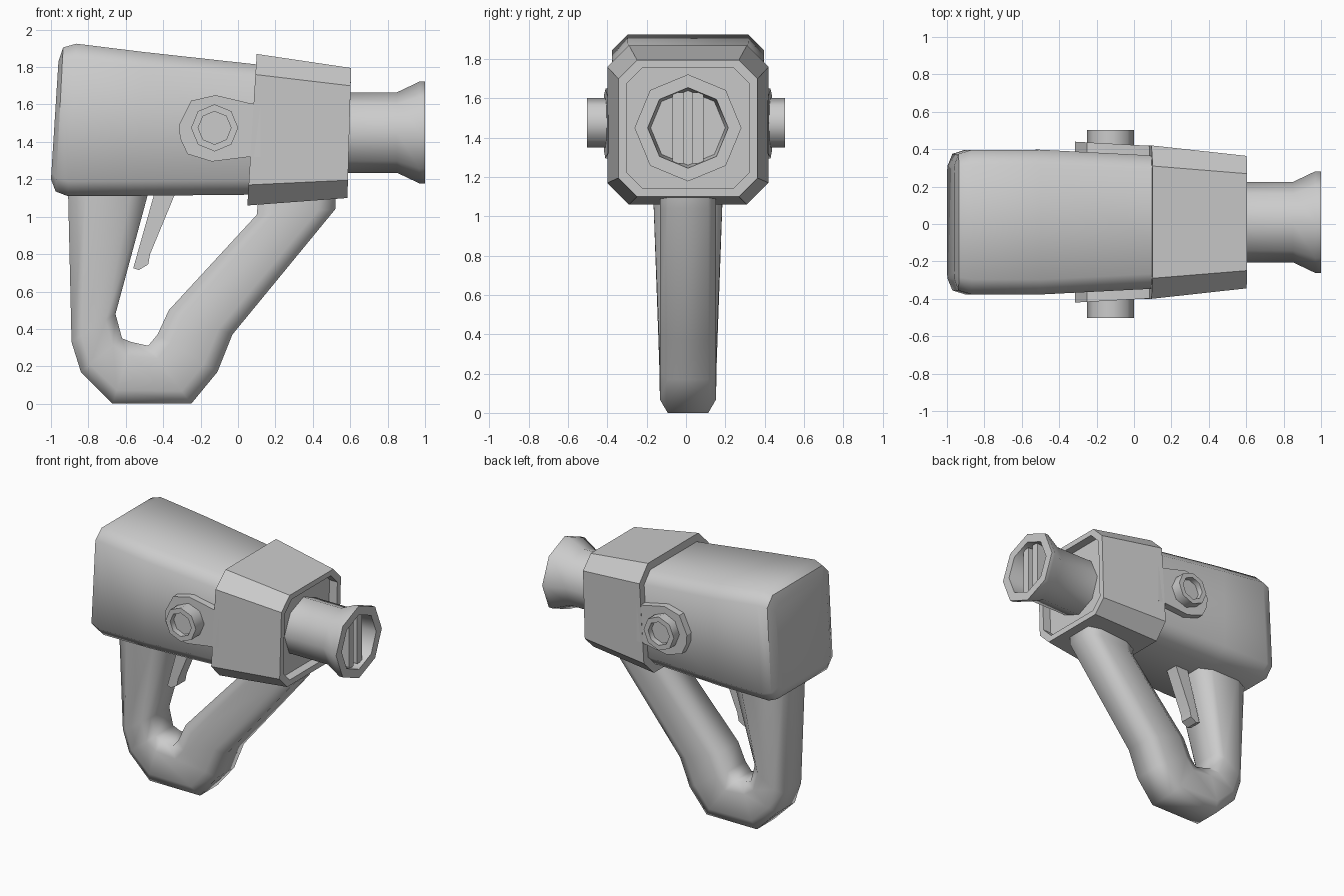
import bpy, bmesh, math
from mathutils import Vector

if "Cube" in bpy.data.objects:
    bpy.data.objects.remove(bpy.data.objects["Cube"])

CY = 0.01  # side-to-side centre of the main parts

grey = bpy.data.materials.new("plain grey")
grey.use_nodes = True
grey.diffuse_color = (0.6, 0.6, 0.6, 1)
grey.node_tree.nodes["Principled BSDF"].inputs["Base Color"].default_value = (0.6, 0.6, 0.6, 1)


def loft(name, rings, angle=50):
    """Skin a list of equal-length closed rings and cap both ends."""
    bm = bmesh.new()
    loops = [[bm.verts.new(p) for p in ring] for ring in rings]
    n = len(loops[0])
    for a, b in zip(loops, loops[1:]):
        for i in range(n):
            j = (i + 1) % n
            bm.faces.new((a[i], a[j], b[j], b[i]))
    bm.faces.new(loops[0])
    bm.faces.new(loops[-1])
    bmesh.ops.recalc_face_normals(bm, faces=bm.faces)
    me = bpy.data.meshes.new(name)
    bm.to_mesh(me)
    bm.free()
    me.shade_smooth()
    me.set_sharp_from_angle(angle=math.radians(angle))
    me.materials.append(grey)
    ob = bpy.data.objects.new(name, me)
    bpy.context.collection.objects.link(ob)
    return ob


def section(xb, xt, z0, z1, hw, c):
    """Chamfered rectangle across x, leaning from xb at the bottom to xt at the top."""
    pts = [(hw, z0 + c), (hw, z1 - c), (hw - c, z1), (c - hw, z1),
           (-hw, z1 - c), (-hw, z0 + c), (c - hw, z0), (hw - c, z0)]
    return [Vector((xb + (xt - xb) * (z - z0) / (z1 - z0), CY + y, z)) for y, z in pts]


def turned(name, centre, axis, profile):
    """Eight-sided turned part from (distance, radius) pairs along x or y."""
    rings = []
    for d, r in profile:
        ring = []
        for k in range(8):
            u, v = r * math.cos(k * math.pi / 4), r * math.sin(k * math.pi / 4)
            off = Vector((d, u, v)) if axis == "x" else Vector((u, d, v))
            ring.append(Vector(centre) + off)
        rings.append(ring)
    return loft(name, rings)


# Rear housing with a rounded back end
loft("housing", [section(*s) for s in (
    (-1.0, -0.96, 1.20, 1.83, 0.30, 0.04),
    (-0.975, -0.935, 1.135, 1.905, 0.365, 0.07),
    (-0.91, -0.865, 1.11, 1.925, 0.386, 0.08),
    (-0.52, -0.50, 1.112, 1.88, 0.387, 0.08),
    (0.30, 0.32, 1.12, 1.79, 0.345, 0.08))])

# Front collar with a recessed face
loft("front_collar", [section(*s) for s in (
    (0.05, 0.10, 1.06, 1.87, 0.41, 0.11),
    (0.585, 0.605, 1.10, 1.795, 0.354, 0.095),
    (0.586, 0.604, 1.143, 1.755, 0.312, 0.08),
    (0.52, 0.54, 1.143, 1.755, 0.312, 0.08))], 40)

# Flared barrel with a hollow mouth and grille bars
turned("barrel", (0, CY, 1.45), "x",
       ((0.5, 0.215), (0.85, 0.215), (0.97, 0.272), (1.0, 0.272), (1.0, 0.205), (0.86, 0.19)))
for y in (-0.05, 0.05):
    loft("grille_bar", [[(x, CY + y + dy, 1.45 + z) for dy, z in
                         ((-0.028, -0.18), (0.028, -0.18), (0.028, 0.18), (-0.028, 0.18))]
                        for x in (0.85, 0.97)], 30)

# Looped handle: outer edge point, inner edge point, half width
stations = (((-0.91, 1.2), (-0.46, 1.2), 0.18),
            ((-0.89, 0.33), (-0.655, 0.48), 0.15),
            ((-0.84, 0.17), (-0.62, 0.35), 0.145),
            ((-0.67, 0.0), (-0.57, 0.33), 0.143),
            ((-0.25, 0.0), (-0.48, 0.31), 0.143),
            ((-0.11, 0.17), (-0.43, 0.37), 0.143),
            ((-0.03, 0.37), (-0.37, 0.50), 0.143),
            ((0.52, 1.04), (0.10, 1.01), 0.143),
            ((0.52, 1.2), (0.12, 1.2), 0.143))
shape = ((0, 0.72), (0.22, 1), (0.78, 1), (1, 0.72),
         (1, -0.72), (0.78, -1), (0.22, -1), (0, -0.72))
rings = []
for outer, inner, hw in stations:
    o, i = Vector(outer), Vector(inner)
    rings.append([(o.lerp(i, t).x, CY + w * hw, o.lerp(i, t).y) for t, w in shape])
loft("handle", rings, 70)

# Trigger
outline = ((-0.44, 1.15), (-0.325, 1.15), (-0.47, 0.80), (-0.48, 0.745), (-0.53, 0.715), (-0.56, 0.725))
loft("trigger", [[(x, CY + y, z) for x, z in outline] for y in (-0.05, 0.05)], 30)

# Side tabs joining the collar, each with a hollow bolt
tab = ((0.12, 1.60), (0.07, 1.605), (-0.12, 1.65), (-0.25, 1.62), (-0.315, 1.49),
       (-0.31, 1.42), (-0.27, 1.335), (-0.14, 1.295), (0.06, 1.32), (0.12, 1.32))
for side, label in ((1, "left"), (-1, "right")):
    loft(label + "_tab", [[(x, CY + side * (d - 0.055 * (x + 0.315)), z) for x, z in tab]
                          for d in (0.34, 0.43)], 30)
    turned(label + "_bolt", (-0.125, 0, 1.475), "y",
           [(side * d, r) for d, r in ((0.38, 0.126), (0.503, 0.126), (0.503, 0.088), (0.46, 0.088))])
